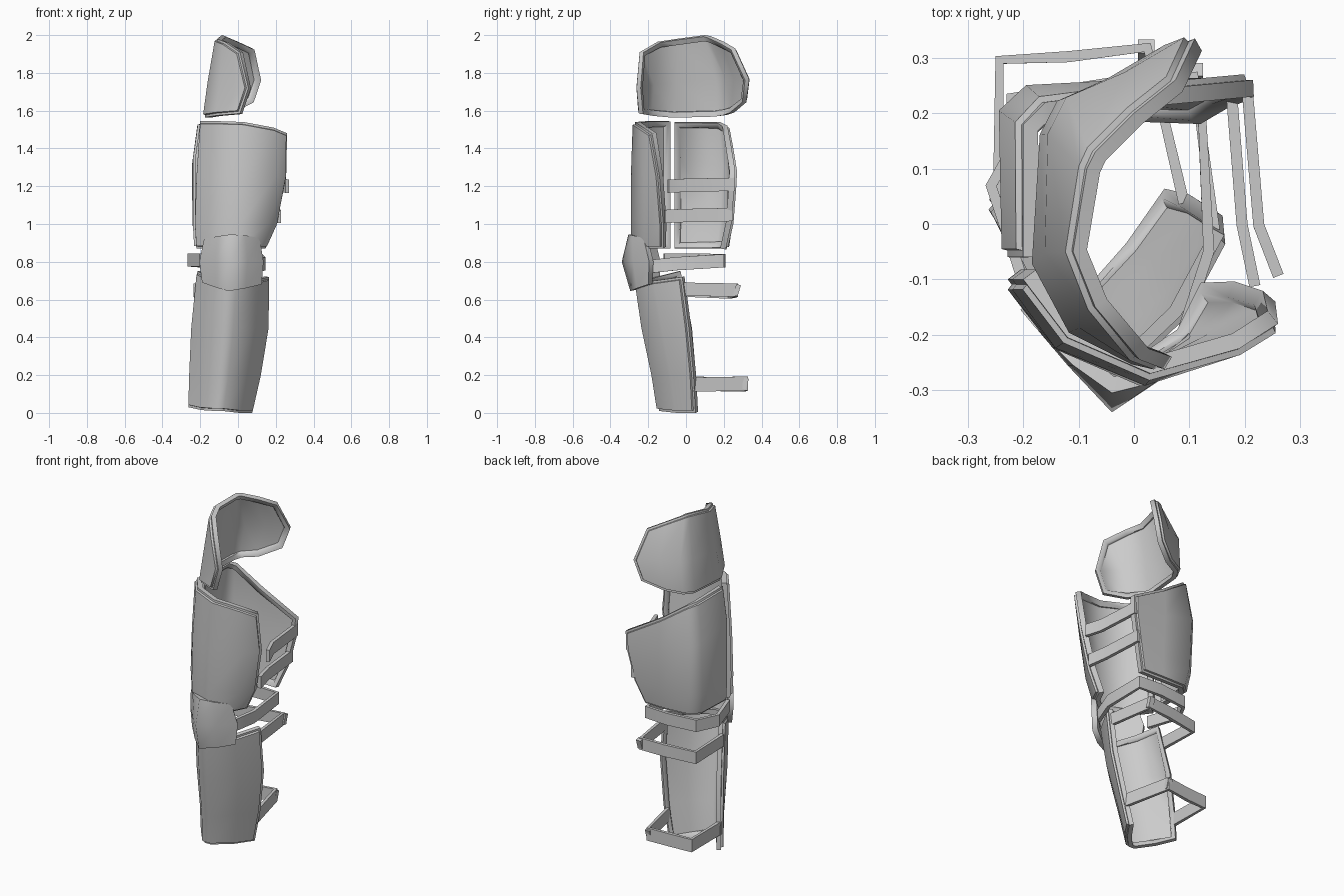
import bpy, bmesh

grey = bpy.data.materials.new("plate_grey")
grey.diffuse_color = (0.6, 0.6, 0.6, 1)


def shell(name, rows, thick, raised=True, angle=1.15):
    """Curved plate from rows of outer points (bottom to top), thickened inward."""
    bm = bmesh.new()
    grid = [[bm.verts.new(p) for p in row] for row in rows]
    for a, b in zip(grid, grid[1:]):
        for i in range(len(a) - 1):
            bm.faces.new((a[i], a[i + 1], b[i + 1], b[i]))
    bm.normal_update()
    if raised:  # stepped outer layer: narrow flat border, then a steep step
        faces = bm.faces[:]
        for width, depth in ((0.012, 0.0), (0.003, 0.011)):
            bmesh.ops.inset_region(bm, faces=faces, thickness=width, depth=depth,
                                   use_boundary=True, use_even_offset=True)
    me = bpy.data.meshes.new(name)
    bm.to_mesh(me)
    bm.free()
    me.materials.append(grey)
    ob = bpy.data.objects.new(name, me)
    bpy.context.collection.objects.link(ob)
    bpy.ops.object.select_all(action='DESELECT')
    ob.select_set(True)
    bpy.context.view_layer.objects.active = ob
    mod = ob.modifiers.new("thickness", 'SOLIDIFY')
    mod.thickness = thick
    mod.offset = -1
    bpy.ops.object.modifier_apply(modifier=mod.name)
    bpy.ops.object.shade_smooth_by_angle(angle=angle)
    return ob


def strap(name, path, height, thick=0.02):
    """Flat band following a path that runs from the right side round the back."""
    rows = [[(x, y, z + s * height / 2) for x, y, z in path] for s in (-1, 1)]
    return shell(name, rows, thick, raised=False, angle=0.5)


# Hip guard, back tip to front edge
shell("hip_plate", [
    [(0.07, 0.32, 1.645), (-0.04, 0.255, 1.59), (-0.13, 0.215, 1.577), (-0.16, 0.16, 1.57),
     (-0.175, -0.07, 1.565), (-0.11, -0.19, 1.575), (0.01, -0.25, 1.585)],
    [(0.11, 0.335, 1.765), (-0.01, 0.265, 1.77), (-0.115, 0.22, 1.77), (-0.145, 0.16, 1.77),
     (-0.15, -0.05, 1.75), (-0.09, -0.18, 1.74), (0.055, -0.262, 1.72)],
    [(0.075, 0.26, 1.93), (0.0, 0.2, 1.965), (-0.07, 0.13, 1.995), (-0.085, 0.1, 2.0),
     (-0.11, -0.05, 1.98), (-0.07, -0.15, 1.965), (0.01, -0.245, 1.91)],
], 0.026)

# Front thigh plate
shell("thigh_front_plate", [
    [(-0.22, -0.10, 0.87), (-0.14, -0.21, 0.87), (0.0, -0.275, 0.87),
     (0.10, -0.21, 0.87), (0.145, -0.12, 0.87)],
    [(-0.228, -0.10, 1.0), (-0.14, -0.215, 1.0), (0.01, -0.28, 1.0),
     (0.15, -0.21, 1.0), (0.205, -0.12, 1.0)],
    [(-0.22, -0.10, 1.25), (-0.135, -0.215, 1.25), (0.02, -0.28, 1.25),
     (0.19, -0.215, 1.25), (0.255, -0.14, 1.25)],
    [(-0.20, -0.10, 1.545), (-0.12, -0.205, 1.545), (0.03, -0.27, 1.54),
     (0.19, -0.225, 1.51), (0.26, -0.18, 1.48)],
], 0.03)

# Rear and outer thigh plate, back right edge to left front edge
shell("thigh_rear_plate", [
    [(0.12, 0.21, 0.865), (-0.02, 0.215, 0.865), (-0.165, 0.21, 0.87),
     (-0.21, 0.17, 0.87), (-0.22, -0.06, 0.87)],
    [(0.17, 0.24, 1.0), (0.0, 0.235, 1.0), (-0.185, 0.23, 1.0),
     (-0.23, 0.185, 1.0), (-0.228, -0.06, 1.0)],
    [(0.21, 0.255, 1.18), (0.0, 0.25, 1.24), (-0.19, 0.24, 1.29),
     (-0.233, 0.2, 1.31), (-0.228, -0.06, 1.34)],
    [(0.215, 0.26, 1.285), (0.0, 0.24, 1.41), (-0.16, 0.22, 1.52),
     (-0.2, 0.18, 1.54), (-0.2, -0.06, 1.54)],
], 0.03)

# Knee cap, sitting in front of the thigh and shin plates
shell("knee_plate", [
    [(-0.19, -0.16, 0.69), (-0.12, -0.235, 0.665), (-0.05, -0.295, 0.645),
     (0.04, -0.26, 0.66), (0.125, -0.2, 0.68)],
    [(-0.205, -0.155, 0.8), (-0.12, -0.255, 0.8), (-0.04, -0.34, 0.8),
     (0.05, -0.28, 0.8), (0.135, -0.195, 0.8)],
    [(-0.18, -0.185, 0.92), (-0.11, -0.255, 0.935), (-0.04, -0.305, 0.945),
     (0.04, -0.285, 0.94), (0.115, -0.225, 0.925)],
], 0.03, raised=False, angle=1.5)

# Shin plate
shell("shin_plate", [
    [(-0.262, 0.045, 0.03), (-0.195, -0.05, 0.015), (-0.12, -0.143, 0.01),
     (-0.08, -0.143, 0.01), (0.005, -0.05, 0.0), (0.075, 0.05, 0.0)],
    [(-0.257, 0.04, 0.2), (-0.185, -0.075, 0.2), (-0.105, -0.172, 0.2),
     (-0.055, -0.172, 0.2), (0.04, -0.075, 0.2), (0.12, 0.04, 0.2)],
    [(-0.245, 0.02, 0.45), (-0.175, -0.12, 0.45), (-0.085, -0.225, 0.45),
     (-0.03, -0.225, 0.45), (0.08, -0.12, 0.45), (0.16, 0.015, 0.45)],
    [(-0.215, -0.04, 0.75), (-0.155, -0.16, 0.72), (-0.07, -0.26, 0.69),
     (-0.015, -0.26, 0.69), (0.085, -0.165, 0.7), (0.163, -0.02, 0.72)],
], 0.025)

# Straps joining the thigh plates on the inner side
strap("thigh_strap_upper", [(0.27, -0.09, 1.2), (0.235, 0.0, 1.205), (0.213, 0.26, 1.21)], 0.07)
strap("thigh_strap_lower", [(0.228, -0.11, 1.04), (0.205, 0.0, 1.045), (0.185, 0.25, 1.05)], 0.07)

# Straps behind the knee and the shin
strap("knee_strap", [(0.10, -0.19, 0.775), (0.145, -0.05, 0.79), (0.13, 0.2, 0.805),
                     (-0.02, 0.21, 0.805), (-0.2, 0.19, 0.805), (-0.268, 0.07, 0.81),
                     (-0.205, -0.12, 0.81)], 0.07)
strap("shin_strap_upper", [(0.155, -0.01, 0.655), (0.115, 0.275, 0.65), (-0.04, 0.265, 0.645),
                           (-0.23, 0.235, 0.64), (-0.235, -0.02, 0.65)], 0.07)
strap("shin_strap_lower", [(0.10, 0.04, 0.15), (0.03, 0.327, 0.155), (-0.12, 0.312, 0.15),
                           (-0.25, 0.303, 0.15), (-0.255, 0.03, 0.155)], 0.075)

# Small buckles on the rear corners of the shin straps
for label, x, y, z in (("upper", 0.11, 0.27, 0.65), ("lower", 0.022, 0.312, 0.155)):
    bpy.ops.mesh.primitive_cube_add(size=1, location=(x, y, z), rotation=(-0.3, 0, 0))
    ob = bpy.context.object
    ob.name = f"shin_buckle_{label}"
    ob.scale = (0.03, 0.025, 0.06)
    ob.data.materials.append(grey)
